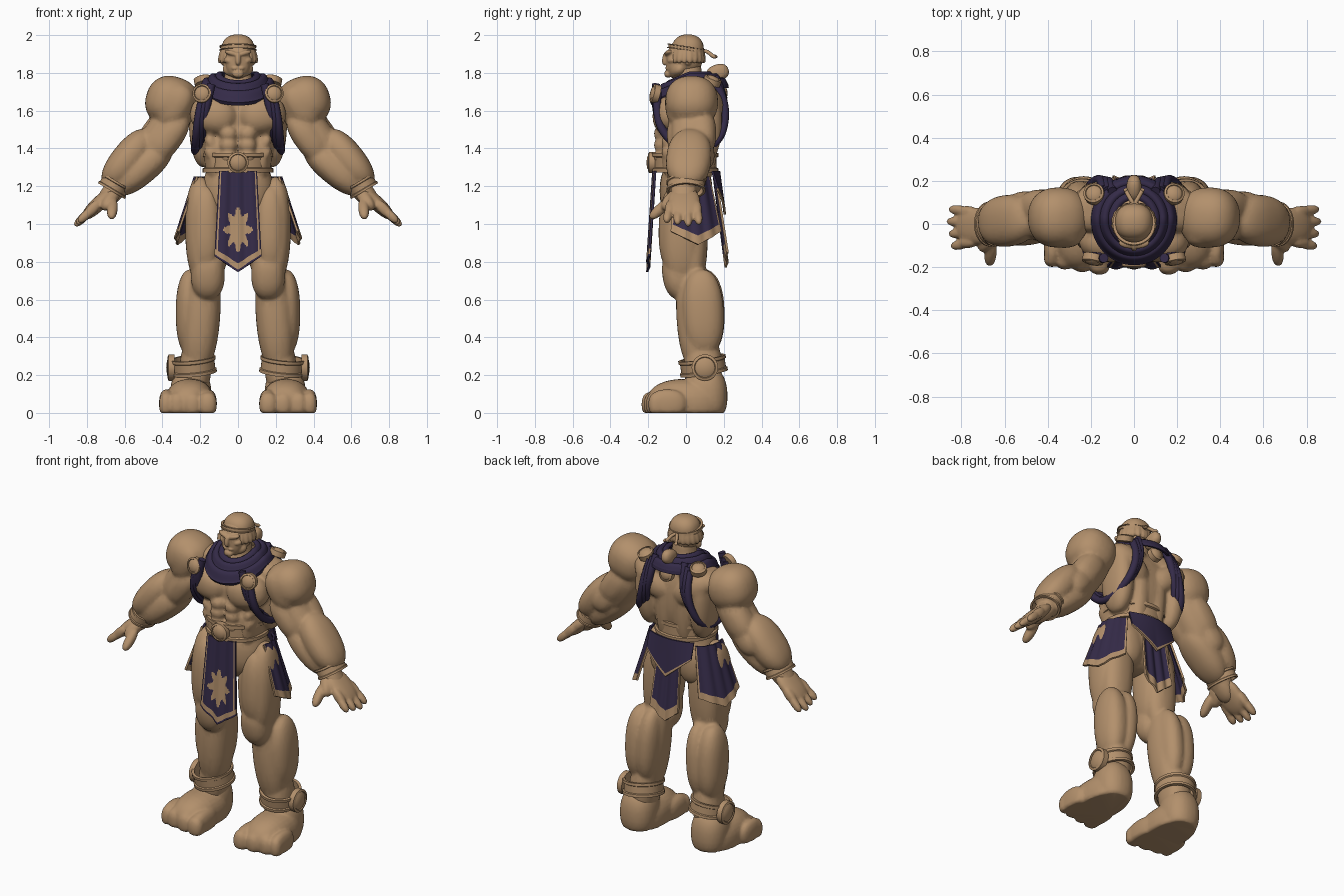
import bpy
import bmesh
from math import sin, cos, pi, hypot, atan2, radians
from mathutils import Vector, Matrix

if "Cube" in bpy.data.objects:
    bpy.data.objects.remove(bpy.data.objects["Cube"])


def material(name, color):
    mat = bpy.data.materials.new(name)
    mat.use_nodes = True
    mat.diffuse_color = color
    mat.node_tree.nodes["Principled BSDF"].inputs["Base Color"].default_value = color
    return mat


TAN = material("warm_tan", (.45, .28, .15, 1))
PURPLE = material("dark_purple", (.035, .024, .065, 1))


def frame(center, axis, size):
    """Matrix whose z runs along axis and whose y stays close to world y."""
    up = Vector(axis).normalized()
    ref = Vector((0, 0, 1)) if abs(up.y) > .8 else Vector((0, 1, 0))
    front = (ref - up * ref.dot(up)).normalized()
    side = front.cross(up)
    m = Matrix((side * size[0], front * size[1], up * size[2])).transposed().to_4x4()
    m.translation = Vector(center)
    return m


def finish(obj, mats, mirror=False, voxel=0, thick=0):
    """Add modifiers, apply them and shade."""
    bpy.context.collection.objects.link(obj)
    if mirror:
        obj.modifiers.new("Mirror", "MIRROR").use_mirror_merge = False
    if thick:
        mod = obj.modifiers.new("Solidify", "SOLIDIFY")
        mod.thickness, mod.offset = thick, 0
    if voxel:
        mod = obj.modifiers.new("Remesh", "REMESH")
        mod.mode, mod.voxel_size = "VOXEL", voxel
        mod = obj.modifiers.new("Smooth", "SMOOTH")
        mod.factor, mod.iterations = .5, 2
        obj.modifiers.new("Decimate", "DECIMATE").ratio = .4
    for mat in mats:
        obj.data.materials.append(mat)
    bpy.ops.object.select_all(action="DESELECT")
    obj.select_set(True)
    bpy.context.view_layer.objects.active = obj
    bpy.ops.object.convert(target="MESH")
    bpy.ops.object.shade_smooth_by_angle(angle=radians(50))


def flesh(name, muscles, voxel=.011):
    """Fuse mirrored ellipsoids, each given as tip, tip, width and depth."""
    bm = bmesh.new()
    for a, b, width, depth in muscles.values():
        a, b = Vector(a), Vector(b)
        m = frame((a + b) / 2, b - a, (width, depth, (b - a).length / 2))
        ball = bmesh.ops.create_uvsphere(bm, u_segments=28, v_segments=18, radius=1)
        for v in ball["verts"]:
            full = Vector([abs(c) ** .87 * (1 if c > 0 else -1) for c in v.co])
            v.co = m @ full
            v.co.z = max(v.co.z, 0)
    mesh = bpy.data.meshes.new(name)
    bm.to_mesh(mesh)
    bm.free()
    finish(bpy.data.objects.new(name, mesh), [TAN], mirror=True, voxel=voxel)


def sheet(name, point, nu, nv, paint=None, mirror=False, thick=.012, mats=(TAN, PURPLE)):
    """Surface from point(u, v); paint(u, v) picks the material of each face."""
    bm = bmesh.new()
    rows = [[bm.verts.new(point(i / nu, j / nv)) for i in range(nu + 1)] for j in range(nv + 1)]
    for j in range(nv):
        for i in range(nu):
            face = bm.faces.new((rows[j][i], rows[j][i + 1], rows[j + 1][i + 1], rows[j + 1][i]))
            face.material_index = paint((i + .5) / nu, (j + .5) / nv) if paint else 0
    bmesh.ops.remove_doubles(bm, verts=bm.verts, dist=.00001)
    bmesh.ops.recalc_face_normals(bm, faces=bm.faces)
    mesh = bpy.data.meshes.new(name)
    bm.to_mesh(mesh)
    bm.free()
    finish(bpy.data.objects.new(name, mesh), mats, mirror=mirror, thick=thick)


DISC = [(0, .5), (.55, .42), (.75, .25), (.8, .35), (1, .25), (1, -.4), (0, -.4)]
BAND = [(.9, -1), (1.04, -1), (1.04, -.6), (.98, -.5), (.98, .5), (1.04, .6), (1.04, 1), (.9, 1), (.9, -1)]


def lathe(name, profile, center, axis, size, mirror=False):
    m = frame(center, axis, size)
    last = len(profile) - 1

    def point(u, v):
        r, h = profile[round(v * last)]
        return m @ Vector((r * cos(2 * pi * u), r * sin(2 * pi * u), h))
    sheet(name, point, 40, last, mirror=mirror, thick=0, mats=[TAN])


def cord(name, points, radius, mat, mirror=False):
    curve = bpy.data.curves.new(name, "CURVE")
    curve.dimensions, curve.bevel_depth, curve.use_fill_caps = "3D", radius, True
    curve.resolution_u, curve.bevel_resolution = 6, 3
    spline = curve.splines.new("NURBS")
    spline.points.add(len(points) - 1)
    for p, co in zip(spline.points, points):
        p.co = (*co, 1)
    spline.use_endpoint_u = True
    finish(bpy.data.objects.new(name, curve), [mat], mirror=mirror)


# Torso and neck
torso = {
    "ribcage": ((0, .02, 1.25), (0, .02, 1.78), .21, .15),
    "pectoral": ((.005, -.1, 1.55), (.25, -.06, 1.6), .1, .095),
    "yoke": ((0, .08, 1.72), (.32, .05, 1.65), .06, .1),
    "flank": ((.18, .07, 1.3), (.2, .09, 1.74), .07, .11),
    "shoulder_blade": ((.03, .12, 1.52), (.25, .1, 1.7), .08, .09),
    "lower_back": ((.06, .08, 1.2), (.06, .12, 1.65), .06, .07),
    "oblique": ((.11, -.01, 1.2), (.13, -.01, 1.52), .06, .12),
    "pelvis": ((0, 0, .99), (0, 0, 1.36), .19, .14),
    "buttock": ((.1, .06, .98), (.1, .06, 1.25), .09, .08),
    "neck": ((0, .02, 1.62), (0, .01, 1.93), .07, .07),
}
for row in range(3):
    z = 1.36 + row * .06
    torso[f"stomach_{row}"] = ((.05, -.11, z - .04), (.05, -.12, z + .04), .048, .055)
    torso[f"rib_{row}"] = ((.13, -.08, z - .03), (.16, -.06, z + .05), .03, .06)
flesh("torso", torso)

# Arms
flesh("arms", {
    "deltoid": ((.39, .03, 1.52), (.31, .03, 1.775), .14, .14),
    "front_deltoid": ((.27, -.05, 1.73), (.4, -.03, 1.52), .08, .07),
    "upper_arm": ((.27, .03, 1.66), (.53, .03, 1.28), .1, .11),
    "biceps": ((.28, -.03, 1.58), (.46, -.01, 1.33), .075, .08),
    "triceps": ((.34, .08, 1.6), (.51, .08, 1.36), .085, .08),
    "outer_forearm": ((.47, .03, 1.49), (.7, 0, 1.2), .085, .12),
    "inner_forearm": ((.36, .02, 1.42), (.66, 0, 1.17), .085, .11),
    "elbow": ((.42, .08, 1.46), (.56, .1, 1.3), .07, .06),
    "wrist": ((.56, 0, 1.29), (.74, -.02, 1.08), .055, .07),
})

# Hands with four fingers and a thumb
hands = {
    "palm": ((.65, -.01, 1.19), (.82, -.01, 1.03), .038, .085),
    "thumb_root": ((.64, -.02, 1.18), (.71, -.12, 1.08), .035, .04),
    "thumb": ((.66, -.08, 1.13), (.67, -.19, 1.03), .028, .028),
}
for k in range(4):
    y = .06 - .05 * k
    reach = .01 * abs(k - 1)
    hands[f"knuckle_{k}"] = ((.73, y * .9, 1.12), (.81, y, 1.04), .028, .026)
    hands[f"finger_{k}"] = ((.77, y, 1.08), (.865 - reach, y * 1.15, .99 + reach), .023, .022)
flesh("hands", hands, .007)

# Legs
flesh("legs", {
    "outer_thigh": ((.2, -.01, 1.25), (.19, -.03, .68), .085, .11),
    "inner_thigh": ((.1, 0, 1.18), (.13, -.02, .7), .075, .1),
    "front_thigh": ((.17, -.06, 1.2), (.17, -.07, .75), .08, .08),
    "back_thigh": ((.15, .04, 1.2), (.17, .03, .64), .1, .08),
    "knee": ((.16, -.02, .6), (.16, -.06, .86), .09, .085),
    "shin": ((.17, .04, .8), (.22, .08, .2), .1, .11),
    "outer_calf": ((.25, .08, .76), (.25, .1, .3), .08, .11),
    "inner_calf": ((.16, .09, .76), (.19, .1, .3), .07, .11),
    "ankle": ((.21, .09, .42), (.24, .09, .06), .085, .1),
})

# Feet with chunky toes
feet = {
    "heel": ((.25, .11, -.06), (.25, .1, .25), .11, .115),
    "instep": ((.25, .2, .05), (.26, -.21, .05), .13, .13),
}
for k, (x, width) in enumerate([(.16, .048), (.24, .048), (.32, .045), (.38, .038)]):
    tip = -.235 + .012 * k
    feet[f"toe_{k}"] = ((x, 0, .05), (x, tip, .05), width, .075)
    feet[f"toe_tip_{k}"] = ((x, tip + .09, .045), (x, tip, .045), width, .065)
flesh("feet", feet, .009)

# Head and face
flesh("head", {
    "skull": ((0, 0, 1.79), (0, 0, 1.99), .085, .09),
    "face": ((0, -.055, 1.77), (0, -.055, 1.95), .066, .05),
    "jaw": ((0, -.07, 1.8), (.075, -.02, 1.83), .032, .03),
    "chin": ((0, -.095, 1.775), (0, -.095, 1.815), .03, .02),
    "lips": ((0, -.1, 1.825), (.035, -.09, 1.825), .01, .014),
    "nose": ((0, -.105, 1.91), (0, -.115, 1.84), .014, .016),
    "brow": ((0, -.102, 1.895), (.07, -.085, 1.915), .013, .018),
    "cheek": ((.03, -.09, 1.86), (.07, -.06, 1.87), .016, .02),
    "ear": ((.084, .01, 1.91), (.08, .01, 1.84), .014, .022),
}, .005)

# Hair combed out from the crown
hair = {"cap": ((0, .01, 1.84), (0, .01, 2.004), .088, .085)}
for k in range(8):
    t = .75 + k * .33
    hair[f"lock_{k}"] = ((sin(t) * .04, .01 - cos(t) * .04, 1.995),
                         (sin(t) * .1, .005 - cos(t) * .09, 1.85), .022, .022)
flesh("hair", hair, .006)
lathe("headband", BAND, (0, 0, 1.93), (0, .15, 1), (.095, .096, .012))
for side in (-1, 1):
    cord("headband_tail", [(0, .09, 1.91), (side * .02, .12, 1.93), (side * .03, .14, 1.87),
                           (side * .04, .16, 1.89)], .01, TAN)


# Draped collar, low at the front
def collar(u, v):
    t = 2 * pi * u
    low = max(cos(t), 0)
    z = 1.79 - .045 * low - v * v * (.06 + .05 * low) + .008 * sin(v * 6 * pi)
    return (sin(t) * (.09 + .11 * v), .02 - cos(t) * (.1 + .105 * v), z)


sheet("collar", collar, 64, 24, thick=.02, mats=[PURPLE])

# Harness loops round each armpit
loop = [(.18, -.15, 1.7), (.21, -.16, 1.58), (.22, -.13, 1.47), (.23, .02, 1.36),
        (.22, .17, 1.42), (.17, .21, 1.53), (.15, .21, 1.65), (.14, .16, 1.74)]
for strand in range(3):
    shift = Vector((-.02 * strand, -.004 * strand, .02 * strand))
    cord(f"harness_strand_{strand}", [Vector(p) + shift for p in loop], .022, PURPLE, mirror=True)

# Round studs, buckle, belt and cuffs
lathe("chest_stud", DISC, (.19, -.165, 1.69), (.2, -1, .25), (.05, .05, .05), mirror=True)
lathe("shoulder_stud", DISC, (.185, .14, 1.76), (.2, .4, 1), (.048, .048, .05), mirror=True)
lathe("back_stud", DISC, (0, .195, 1.7), (0, 1, .2), (.045, .045, .05))
flesh("nape_knob", {"knob": ((0, .11, 1.78), (0, .225, 1.82), .035, .045)}, .006)
lathe("belt", BAND, (0, -.005, 1.325), (0, 0, 1), (.18, .17, .052))
lathe("buckle", DISC, (0, -.18, 1.325), (0, -1, 0), (.056, .056, .06))
lathe("wrist_cuff", BAND, (.655, 0, 1.2), (.51, 0, -.86), (.08, .1, .03), mirror=True)
lathe("ankle_cuff", BAND, (.235, .09, .25), (.1, -.15, 1), (.115, .122, .042), mirror=True)
lathe("ankle_disc", DISC, (.355, .1, .24), (1, 0, 0), (.07, .07, .05), mirror=True)


# Hanging cloths with a point at the bottom
def edge(u):
    return abs(2 * u - 1)


def trim(u, v):
    return 0 if v > .87 or edge(u) > .9 else 1


def front_cloth(u, v):
    x = (2 * u - 1) * (.1 + .025 * v)
    return (x, -.168 - .032 * v + .005 * cos(u * 6 * pi), 1.28 - v * (.45 + .085 * (1 - edge(u))))


def front_paint(u, v):
    x, y, z = front_cloth(u, v)
    dx, dz = x / .078, (z - .97) / .12
    emblem = hypot(dx, dz) < .8 + .2 * cos(8 * atan2(dz, dx))
    border = .91 < v < .975 or (.86 < edge(u) < .93 and v < .975)
    return 0 if emblem or border else 1


def back_cloth(u, v):
    return ((2 * u - 1) * (.075 + .025 * v), .15 + .065 * v + .005 * cos(u * 6 * pi),
            1.27 - v * (.42 + .08 * (1 - edge(u))))


def back_apron(u, v):
    x = (2 * u - 1) * .155
    return (x, .175 + .03 * v - 1.5 * x * x, 1.28 - v * (.1 + .13 * (1 - edge(u))))


def hip_flap(u, v):
    t = -.35 + 1.25 * u
    r = .205 + .105 * v + .004 * cos(u * 8 * pi)
    return (.02 + r * cos(t), r * .75 * sin(t), 1.25 - v * (.29 + .07 * (1 - edge(u))))


sheet("front_cloth", front_cloth, 56, 80, front_paint)
sheet("back_cloth", back_cloth, 30, 40, trim)
sheet("back_apron", back_apron, 30, 24, lambda u, v: 0 if v > .93 else 1)
sheet("hip_flap", hip_flap, 30, 30, trim, mirror=True)
